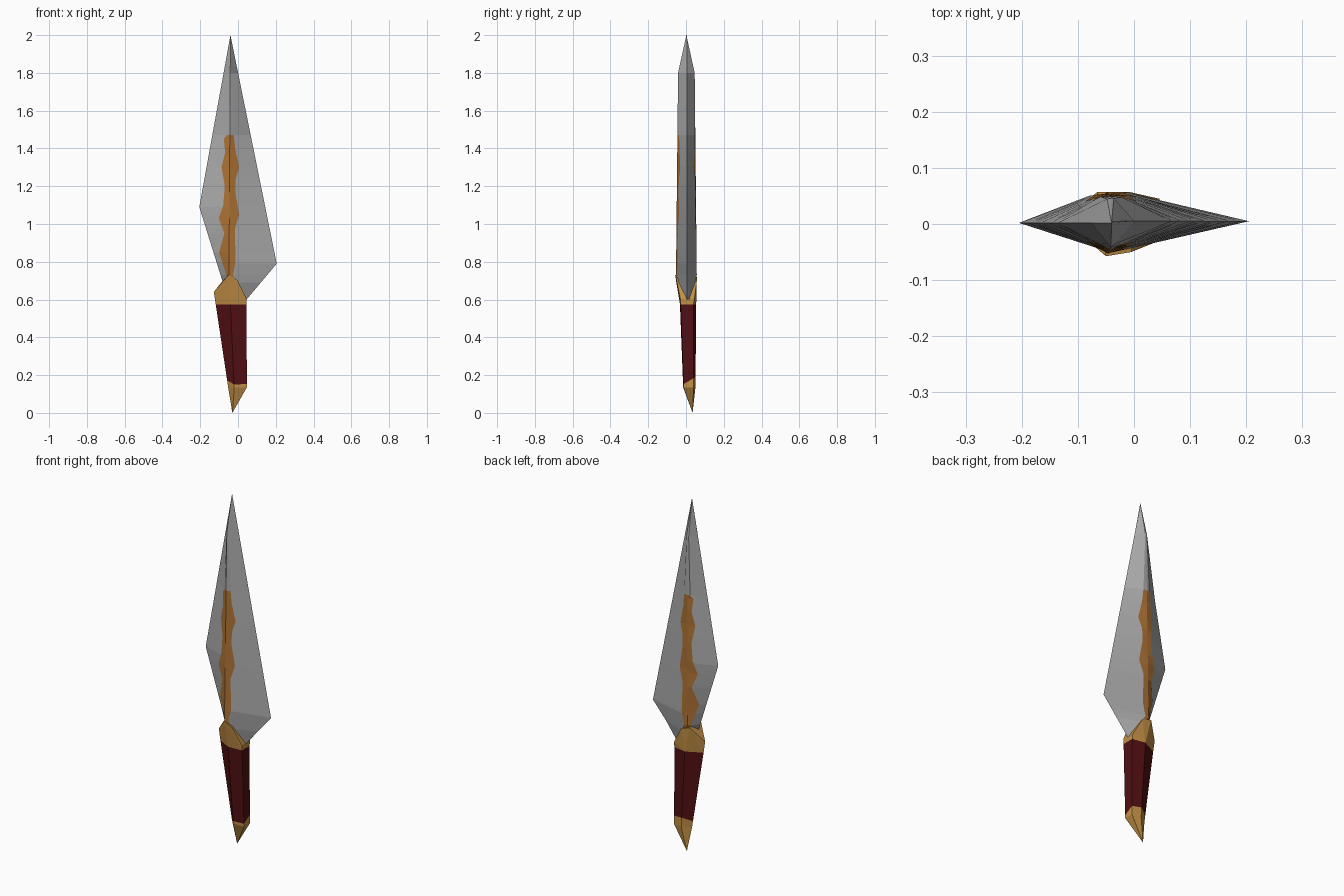
import bpy, bmesh

if "Cube" in bpy.data.objects:
    bpy.data.objects.remove(bpy.data.objects["Cube"])

def material(name, rgb):
    m = bpy.data.materials.new(name)
    m.diffuse_color = (*rgb, 1)
    m.use_nodes = True
    m.node_tree.nodes["Principled BSDF"].inputs["Base Color"].default_value = m.diffuse_color
    return m

STEEL = material("steel grey", (0.40, 0.40, 0.40))
BRONZE = material("bronze inlay", (0.42, 0.17, 0.035))
GOLD = material("gold", (0.55, 0.28, 0.06))
RED = material("dark red", (0.085, 0.005, 0.006))

def finish(bm, name, mats):
    bmesh.ops.remove_doubles(bm, verts=bm.verts[:], dist=0.0005)
    bmesh.ops.recalc_face_normals(bm, faces=bm.faces[:])
    me = bpy.data.meshes.new(name)
    bm.to_mesh(me)
    bm.free()
    for m in mats:
        me.materials.append(m)
    ob = bpy.data.objects.new(name, me)
    bpy.context.collection.objects.link(ob)
    return ob

def lerp_table(table, z):
    for (z0, v0), (z1, v1) in zip(table, table[1:]):
        if z0 >= z >= z1:
            return v0 + (v1 - v0) * (z0 - z) / (z0 - z1)
    return table[-1][1]

def loft(bm, rings):
    """Skin a list of equal-length rings, returning (face, row, column)."""
    vs = [[bm.verts.new(p) for p in r] for r in rings]
    n = len(vs[0])
    out = []
    for i in range(len(vs) - 1):
        for j in range(n):
            k = (j + 1) % n
            out.append((bm.faces.new((vs[i][j], vs[i][k], vs[i + 1][k], vs[i + 1][j])), i, j))
    bm.faces.new(vs[-1])
    return out

# Blade outline, ridge and ragged inlay edges as x (or depth) against height
LEFT = [(2, -.04), (1.09, -.205), (.69, -.08), (.6, .03)]
RIGHT = [(2, -.04), (.79, .205), (.6, .045)]
RIDGE = [(2, -.04), (.73, -.048), (.6, .04)]
DEPTH = [(2, 0), (1.8, .044), (.73, .055), (.6, .032)]
INLAY_L = [(2, -.04), (1.8, -.048), (1.47, -.06), (1.45, -.075), (1.38, -.068), (1.3, -.087),
           (1.2, -.07), (1.1, -.078), (1.03, -.102), (.95, -.072), (.85, -.1), (.73, -.062),
           (.69, -.04), (.6, .033)]
INLAY_R = [(2, -.04), (1.8, -.036), (1.47, -.022), (1.4, -.015), (1.3, .006), (1.24, -.012),
           (1.17, -.014), (1.05, .006), (.97, -.017), (.8, -.012), (.73, -.028), (.6, .043)]
CY = 0.002

def section(z):
    l, r, m, d = (lerp_table(t, z) for t in (LEFT, RIGHT, RIDGE, DEPTH))
    a, b = lerp_table(INLAY_L, z), lerp_table(INLAY_R, z)

    def y(x, side):
        edge = l if x < m else r
        t = 1 if abs(m - edge) < 1e-6 else (x - edge) / (m - edge)
        if side > 0:              # the back ridge is slightly flattened
            t = min(1, t * 1.2)
        return CY + side * d * t
    front = [(x, y(x, -1), z) for x in (a, m, b)]
    back = [(x, y(x, 1), z) for x in (b, m, a)]
    return [(l, CY, z)] + front + [(r, CY + .003, z)] + back

# Blade with inlay along both ridges
rows = sorted({z for t in (LEFT, RIGHT, DEPTH, INLAY_L, INLAY_R) for z, _ in t}, reverse=True)
bm = bmesh.new()
for f, i, j in loft(bm, [section(z) for z in rows]):
    if j in (1, 2, 5, 6) and rows[i] <= 1.47 and rows[i + 1] >= .69:
        f.material_index = 1
finish(bm, "blade", [STEEL, BRONZE])

# Grip with pommel point: five-sided taper
TOP = [(-.118, .01), (-.04, -.032), (.045, -.028), (.045, .04), (-.03, .054)]
LOW = [(-.052, .02), (-.02, -.015), (.047, -.013), (.047, .04), (-.005, .05)]

def grip_ring(z, slant=0.0):
    pts = []
    for (x0, y0), (x1, y1) in zip(LOW, TOP):
        zz = z + slant * y0
        t = (zz - .135) / (.575 - .135)
        pts.append((x0 + (x1 - x0) * t, y0 + (y1 - y0) * t, zz))
    return pts

bm = bmesh.new()
point = [(-.03, .035, 0)] * 5
for f, i, j in loft(bm, [point, grip_ring(.135), grip_ring(.16, .6), grip_ring(.575)]):
    f.material_index = 1 if i == 2 else 0
finish(bm, "grip_and_pommel", [GOLD, RED])

# Faceted guard collar
bm = bmesh.new()
collar = grip_ring(.575) + [(-.128, .01, .64), (.045, -.03, .605), (.045, .045, .605),
                            (-.05, -.0575, .73), (-.005, -.05, .705),
                            (-.065, .057, .72), (-.008, .057, .70)]
for p in collar:
    bm.verts.new(p)
bmesh.ops.convex_hull(bm, input=bm.verts[:])
finish(bm, "guard_collar", [GOLD])
